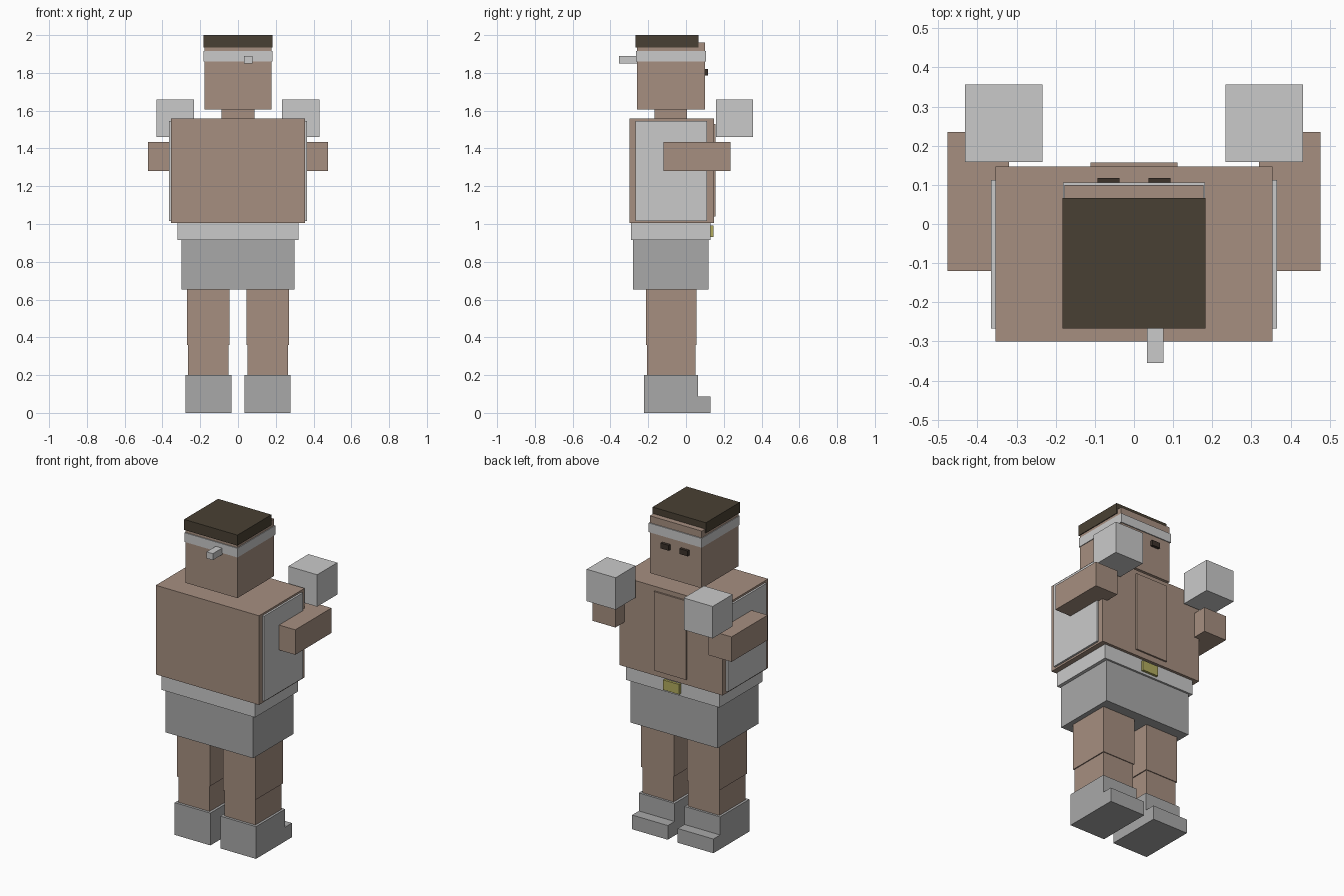
import bpy

if "Cube" in bpy.data.objects:
    bpy.data.objects.remove(bpy.data.objects["Cube"])


def material(name, rgb):
    """Flat material from an 8-bit display colour."""
    m = bpy.data.materials.new(name)
    lin = [((c / 255 + 0.055) / 1.055) ** 2.4 for c in rgb]
    m.diffuse_color = (*lin, 1)
    m.use_nodes = True
    m.node_tree.nodes["Principled BSDF"].inputs["Base Color"].default_value = m.diffuse_color
    return m


skin = material("skin brown", (166, 143, 128))
light = material("light grey", (202, 202, 202))
mid = material("mid grey", (169, 169, 169))
hair = material("dark hair", (73, 64, 51))
dark = material("eye dark", (60, 50, 42))
gold = material("buckle yellow", (178, 172, 95))


def box(name, x, y, z, mat):
    """Box from its (low, high) extents on each axis."""
    bpy.ops.mesh.primitive_cube_add(size=1, location=[sum(r) / 2 for r in (x, y, z)])
    ob = bpy.context.object
    ob.name = name
    ob.scale = [r[1] - r[0] for r in (x, y, z)]
    bpy.ops.object.transform_apply(location=False, rotation=False, scale=True)
    ob.data.materials.append(mat)
    return ob


def centred(name, half, y, z, mat):
    return box(name, (-half, half), y, z, mat)


def pair(name, x, y, z, mat):
    """The same box on both sides of the body."""
    box("right_" + name, x, y, z, mat)
    box("left_" + name, (-x[1], -x[0]), y, z, mat)


# Head, hair and headband with its knot at the back
centred("head", 0.178, (-0.26, 0.10), (1.605, 1.96), skin)
centred("hair", 0.183, (-0.267, 0.066), (1.935, 2.0), hair)
centred("headband", 0.182, (-0.265, 0.106), (1.86, 1.917), light)
box("headband_knot", (0.033, 0.076), (-0.355, -0.26), (1.85, 1.89), light)
pair("eye", (0.037, 0.093), (0.099, 0.117), (1.787, 1.82), dark)
centred("neck", 0.088, (-0.168, 0.005), (1.55, 1.61), skin)

# Torso with chest plate and side panels
centred("torso", 0.354, (-0.30, 0.147), (1.005, 1.558), skin)
centred("chest_plate", 0.111, (0.14, 0.157), (1.04, 1.53), skin)
pair("side_panel", (0.35, 0.366), (-0.267, 0.112), (1.017, 1.546), light)

# Arms and boxing gloves
pair("arm", (0.32, 0.477), (-0.12, 0.235), (1.28, 1.435), skin)
pair("glove", (0.234, 0.432), (0.159, 0.356), (1.46, 1.658), light)

# Belt, buckle and shorts
centred("belt", 0.321, (-0.291, 0.13), (0.915, 1.005), light)
centred("buckle", 0.055, (0.125, 0.145), (0.93, 0.992), gold)
centred("shorts", 0.30, (-0.28, 0.118), (0.652, 0.915), mid)

# Legs and boots
pair("thigh", (0.044, 0.27), (-0.212, 0.055), (0.36, 0.66), skin)
pair("shin", (0.05, 0.264), (-0.206, 0.05), (0.19, 0.36), skin)
pair("boot", (0.034, 0.279), (-0.222, 0.064), (0, 0.2), mid)
pair("boot_toe", (0.034, 0.279), (0.064, 0.13), (0, 0.088), mid)
